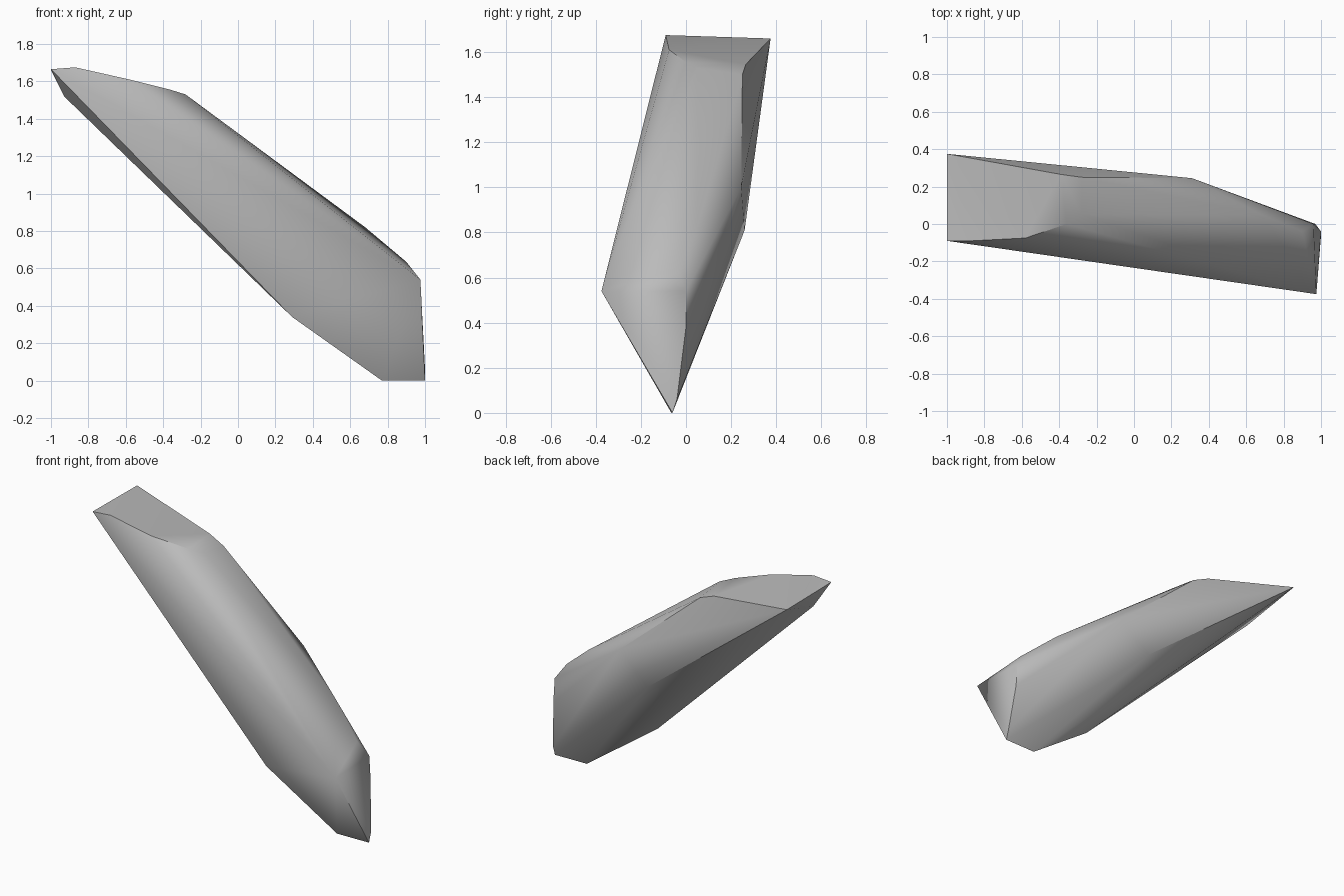
import bpy
import bmesh
import math

# Remove the default cube
cube = bpy.data.objects.get("Cube")
if cube:
    bpy.data.objects.remove(cube, do_unlink=True)

# Stone colour
stone = bpy.data.materials.new("grey_stone")
stone.use_nodes = True
colour = (0.5, 0.5, 0.5, 1.0)
stone.diffuse_color = colour
stone.node_tree.nodes["Principled BSDF"].inputs["Base Color"].default_value = colour

# Corner points of the shard, grouped by region
upper_cap = [(-1, 0.375, 1.66), (-1, -0.09, 1.665), (-0.87, -0.09, 1.675),
             (-0.58, -0.075, 1.61), (-0.36, 0, 1.555), (-0.39, 0.265, 1.545)]
top_ridge = [(-0.28, 0.05, 1.53), (-0.28, 0.25, 1.5), (0.31, 0.245, 1.0),
             (0.68, 0.05, 0.82)]
lower_end = [(0.9, -0.04, 0.635), (0.96, 0, 0.54), (0.97, 0, 0.38),
             (0.975, -0.375, 0.54), (1, -0.04, 0.06)]
underside = [(1, -0.06, 0), (0.77, -0.065, 0), (0.29, -0.12, 0.34),
             (-0.93, 0, 1.52), (0.1, 0.26, 0.81)]

# Wrap the points in a faceted skin
bm = bmesh.new()
for point in upper_cap + top_ridge + lower_end + underside:
    bm.verts.new(point)
hull = bmesh.ops.convex_hull(bm, input=bm.verts)
spare = [v for v in set(hull["geom_interior"] + hull["geom_unused"])
         if isinstance(v, bmesh.types.BMVert)]
bmesh.ops.delete(bm, geom=spare, context="VERTS")
bmesh.ops.dissolve_limit(bm, angle_limit=math.radians(2),
                         verts=bm.verts, edges=bm.edges)
bmesh.ops.recalc_face_normals(bm, faces=bm.faces)

mesh = bpy.data.meshes.new("rock_shard")
bm.to_mesh(mesh)
bm.free()
mesh.materials.append(stone)

# Soft shading on gentle slopes, crisp outer edges
shard = bpy.data.objects.new("rock_shard", mesh)
bpy.context.scene.collection.objects.link(shard)
bpy.context.view_layer.objects.active = shard
shard.select_set(True)
bpy.ops.object.shade_smooth_by_angle(angle=math.radians(32))
